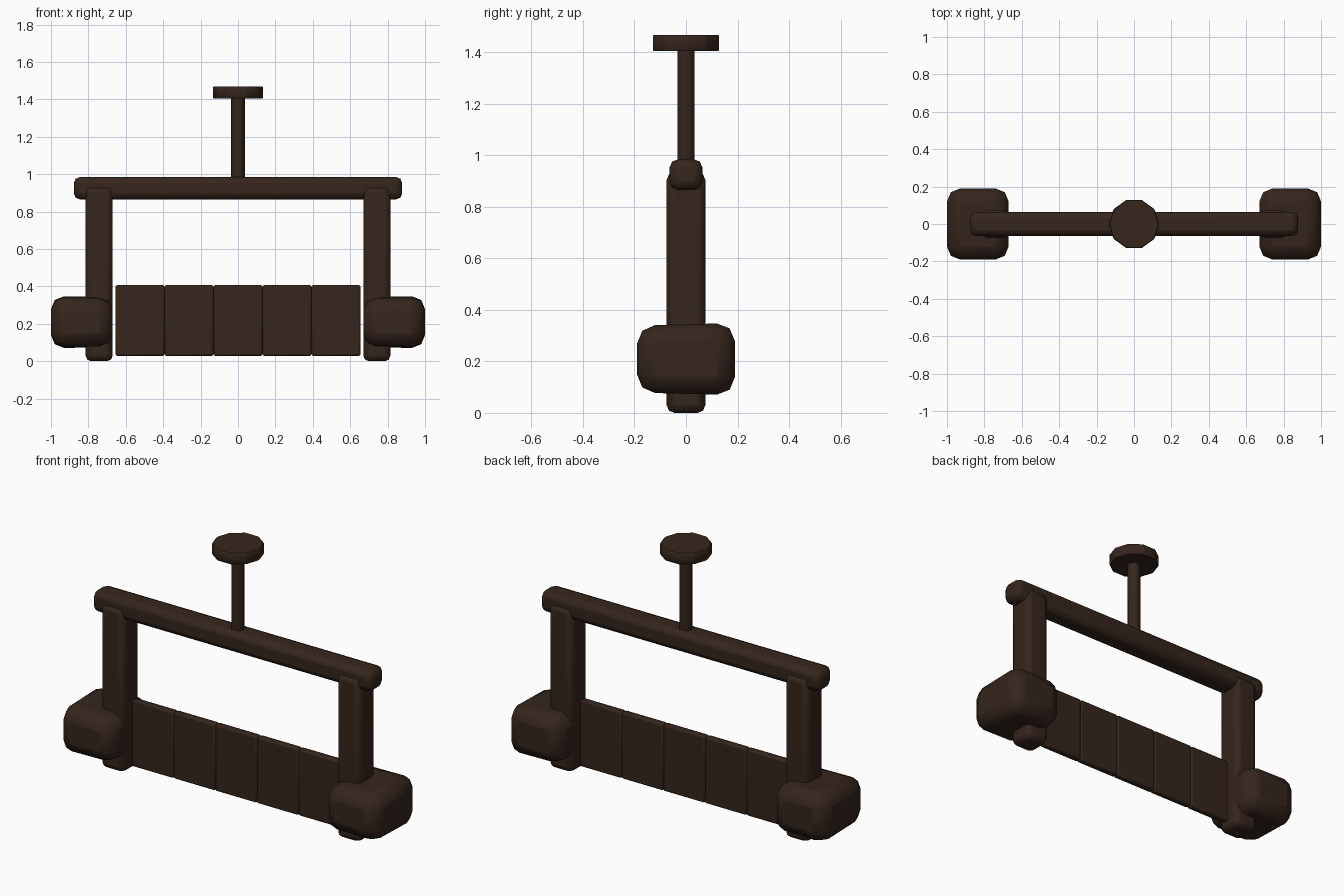
import bpy, bmesh, math
from mathutils import Vector

if "Cube" in bpy.data.objects:
    bpy.data.objects.remove(bpy.data.objects["Cube"])

wood = bpy.data.materials.new("dark_wood")
wood.diffuse_color = (0.036, 0.019, 0.012, 1)
wood.use_nodes = True
wood.node_tree.nodes["Principled BSDF"].inputs["Base Color"].default_value = wood.diffuse_color


def finish(name, bm, bevel, segments, angle):
    """Turn a bmesh into a bevelled, shaded object."""
    mesh = bpy.data.meshes.new(name)
    bm.to_mesh(mesh)
    bm.free()
    obj = bpy.data.objects.new(name, mesh)
    bpy.context.collection.objects.link(obj)
    mesh.materials.append(wood)
    if bevel:
        mod = obj.modifiers.new("bevel", 'BEVEL')
        mod.width = bevel
        mod.segments = segments
        mod.limit_method = 'ANGLE'
    bpy.ops.object.select_all(action='DESELECT')
    bpy.context.view_layer.objects.active = obj
    obj.select_set(True)
    bpy.ops.object.shade_smooth_by_angle(angle=math.radians(angle))
    return obj


def box(name, lo, hi, bevel, segments=2, angle=50, taper=None):
    lo, hi = Vector(lo), Vector(hi)
    mid, size = (lo + hi) / 2, hi - lo
    bm = bmesh.new()
    bmesh.ops.create_cube(bm, size=1)
    for v in bm.verts:
        k = taper(v.co) if taper else 1
        v.co = Vector((v.co.x * size.x, v.co.y * size.y, v.co.z * size.z * k)) + mid
    return finish(name, bm, bevel, segments, angle)


def cylinder(name, sides, radius, z0, z1, bevel, angle):
    bm = bmesh.new()
    bmesh.ops.create_cone(bm, cap_ends=True, segments=sides, radius1=radius,
                          radius2=radius, depth=z1 - z0)
    for v in bm.verts:
        # put a corner on the y axis
        v.co = Vector((v.co.y, v.co.x, v.co.z + (z0 + z1) / 2))
    bmesh.ops.recalc_face_normals(bm, faces=bm.faces)
    return finish(name, bm, bevel, 1, angle)


# Posts and the chunky rounded blocks at their feet
for side, s in (("left", -1), ("right", 1)):
    xs = sorted((s * 0.67, s * 0.815))
    box(side + "_post", (xs[0], -0.075, 0), (xs[1], 0.075, 0.935), 0.03)
    xs = sorted((s * 0.67, s * 1.0))
    box(side + "_foot_block", (xs[0], -0.19, 0.07), (xs[1], 0.19, 0.348), 0.07,
        taper=lambda c, s=s: 0.96 + 0.04 * s * c.x + 0.07 * c.y)

# Top beam
box("top_beam", (-0.878, -0.064, 0.865), (0.878, 0.064, 0.985), 0.033)

# Planks between the posts
w = 1.31 / 5
for i in range(5):
    x = -0.655 + i * w
    box(f"plank_{i + 1}", (x, -0.02, 0.028), (x + w, 0.02, 0.407), 0.01)

# Upright rod with a round cap
cylinder("rod", 6, 0.037, 0.95, 1.415, 0, 65)
cylinder("cap", 10, 0.135, 1.405, 1.468, 0.004, 50)
